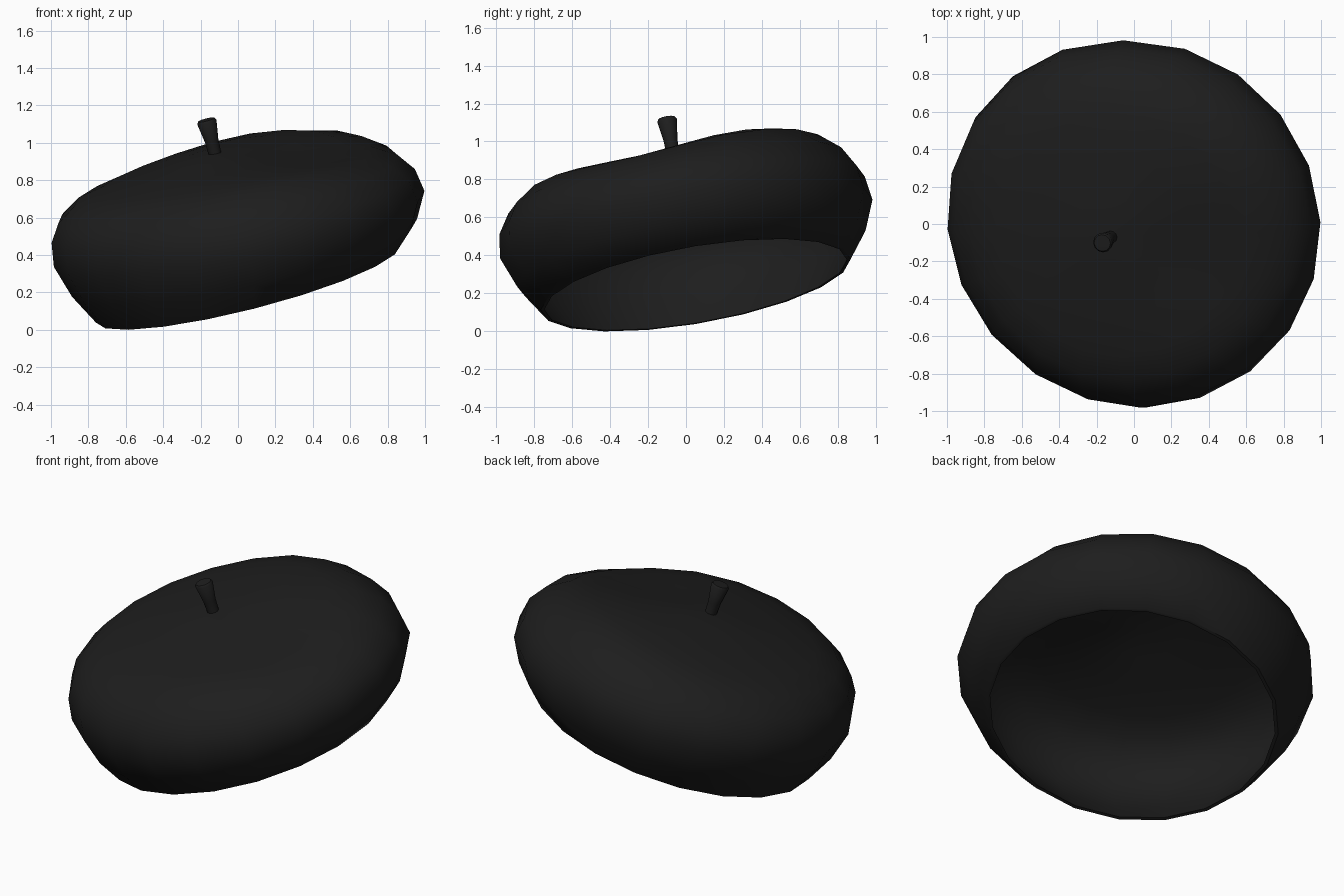
import bpy, bmesh, math
from mathutils import Matrix, Vector, Euler

if "Cube" in bpy.data.objects:
    bpy.data.objects.remove(bpy.data.objects["Cube"])

SIDES = 20
TILT = Matrix.Translation((0.05, 0.045, 0.245)) @ Euler((0.167, -0.25, 0)).to_matrix().to_4x4()

mat = bpy.data.materials.new("black felt")
mat.diffuse_color = (0.0125, 0.0125, 0.0125, 1)
mat.use_nodes = True
mat.node_tree.nodes["Principled BSDF"].inputs["Base Color"].default_value = mat.diffuse_color


def slump(x, y, h):
    """Soft cloth irregularity: leaning sides, a dip and a swell on the crown."""
    mid = math.sin(math.pi * min(max(h / 0.72, 0), 1))
    top = min(max((h - 0.4) / 0.2, 0), 1)
    dip = -0.075 * math.exp(-((x - 0.62) ** 2 + (y + 0.2) ** 2) / 0.2)
    swell = 0.022 * math.exp(-((x - 0.15) ** 2 + (y - 0.6) ** 2) / 0.15)
    left = min(max(0.5 - 1.5 * x, 0), 1)
    return Vector((x + mid * (0.027 - 0.05 * y * left), 0.985 * y,
                   h - 0.05 * x * mid + top * (dip + swell)))


def lathe(name, profile, sides, soft=False):
    """Spin (radius, height) pairs round the tilted axis; radius 0 makes a pole."""
    bm = bmesh.new()
    rings = []
    for r, h in profile:
        ring = []
        for i in range(sides if r else 1):
            a = 2 * math.pi * i / sides
            x, y = r * math.cos(a), r * math.sin(a)
            ring.append(bm.verts.new(TILT @ (slump(x, y, h) if soft else Vector((x, y, h)))))
        rings.append(ring)
    for a, b in zip(rings, rings[1:]):
        for i in range(sides):
            j = (i + 1) % sides
            loop = [a[i % len(a)], a[j % len(a)], b[j % len(b)], b[i % len(b)]]
            bm.faces.new(list(dict.fromkeys(loop)))
    bmesh.ops.recalc_face_normals(bm, faces=bm.faces)
    me = bpy.data.meshes.new(name)
    bm.to_mesh(me)
    bm.free()
    ob = bpy.data.objects.new(name, me)
    bpy.context.collection.objects.link(ob)
    me.materials.append(mat)
    bpy.ops.object.select_all(action='DESELECT')
    ob.select_set(True)
    bpy.context.view_layer.objects.active = ob
    bpy.ops.object.shade_smooth_by_angle(angle=math.radians(50))
    return ob


# Hollow cap body: outer skin from the pole to the rim, then inner lining back up
outer = [(0, 0.742), (0.22, 0.72), (0.45, 0.692), (0.66, 0.664), (0.81, 0.622),
         (0.925, 0.535), (0.99, 0.43), (1.01, 0.30), (0.945, 0.14), (0.84, 0.0)]
inner = [(0.82, 0.0), (0.925, 0.145), (0.988, 0.30), (0.968, 0.42), (0.908, 0.52),
         (0.80, 0.602), (0.655, 0.643), (0.45, 0.671), (0.22, 0.698), (0, 0.72)]
body = lathe("cap_body", outer + inner, SIDES, soft=True)

# Flared stalk on the crown
stalk = lathe("stalk", [(0, 0.722), (0.034, 0.722), (0.037, 0.80), (0.053, 0.905),
                        (0.045, 0.917), (0, 0.919)], 12)

# Stand the model on the ground, centred
pts = [v.co for v in body.data.vertices]
cx = (max(p.x for p in pts) + min(p.x for p in pts)) / 2
cy = (max(p.y for p in pts) + min(p.y for p in pts)) / 2
shift = Matrix.Translation((-cx, -cy, -min(p.z for p in pts)))
for ob in (body, stalk):
    ob.data.transform(shift)
